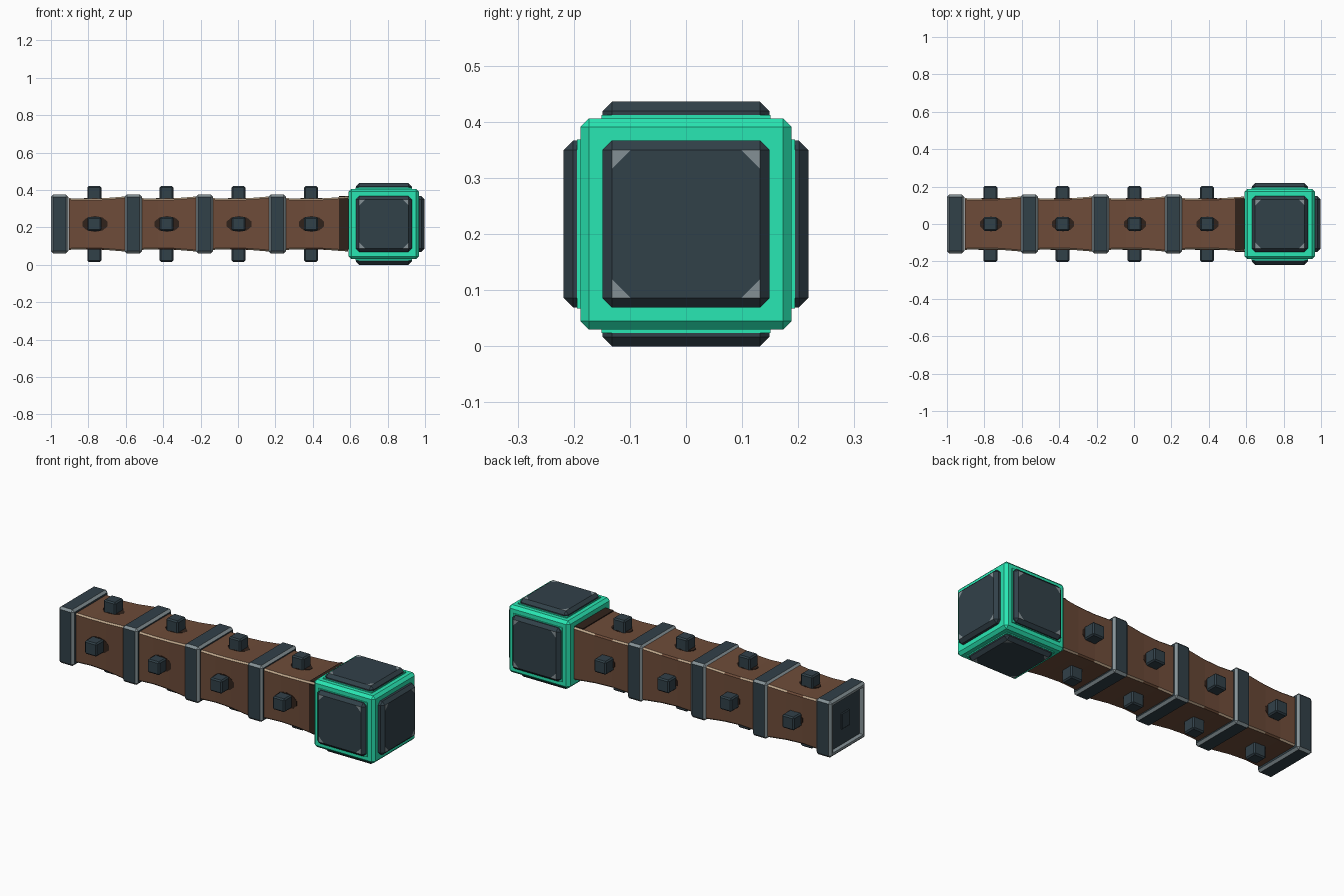
import bpy, bmesh, math
from mathutils import Matrix, Vector

if "Cube" in bpy.data.objects:
    bpy.data.objects.remove(bpy.data.objects["Cube"])

CZ = 0.218          # height of the long axis


def mat(name, rgb):
    m = bpy.data.materials.new(name)
    m.diffuse_color = (*rgb, 1)
    m.use_nodes = True
    m.node_tree.nodes["Principled BSDF"].inputs["Base Color"].default_value = m.diffuse_color
    return m


GREEN = mat("teal green", (0.022, 0.81, 0.46))
IRON = mat("dark iron", (0.031, 0.052, 0.066))
WORN = mat("worn iron edge", (0.23, 0.28, 0.30))
WOOD = mat("brown wood", (0.155, 0.072, 0.041))
SOOT = mat("dark brown wood", (0.030, 0.016, 0.011))
TAN = mat("pale worn wood", (0.50, 0.37, 0.25))

# Rotations that carry local +z to top, front, bottom and back
SIDES = [Matrix.Rotation(math.radians(a), 4, 'X') for a in (0, 90, 180, 270)]


def finish(name, bm, mats):
    bmesh.ops.recalc_face_normals(bm, faces=bm.faces)
    me = bpy.data.meshes.new(name)
    bm.to_mesh(me)
    bm.free()
    for m in mats:
        me.materials.append(m)
    ob = bpy.data.objects.new(name, me)
    bpy.context.collection.objects.link(ob)
    return ob


def box(name, size, place, mats, bevel=0.0, edge_mat=0):
    bm = bmesh.new()
    bmesh.ops.create_cube(bm, size=1.0, matrix=place @ Matrix.Diagonal((*size, 1)))
    if bevel:
        r = bmesh.ops.bevel(bm, geom=bm.edges[:], offset=bevel, segments=1,
                            affect='EDGES', profile=0.5)
        for f in r['faces']:
            f.material_index = edge_mat
    return finish(name, bm, mats)


def at(x, y=0, z=CZ):
    return Matrix.Translation((x, y, z))


# Wooden handle: chamfered square section that flares towards each band
def ring(bm, x, h, c=0.008):
    pts = [(h, h - c), (h - c, h), (c - h, h), (-h, h - c),
           (-h, c - h), (c - h, -h), (h - c, -h), (h, c - h)]
    return [bm.verts.new((x, y, CZ + z)) for y, z in pts]


bm = bmesh.new()
rings = []
for start, end in ((-0.95, -0.56), (-0.56, -0.18), (-0.18, 0.21), (0.21, 0.64)):
    for t, h in ((0.12, 0.138), (0.35, 0.135), (0.6, 0.138), (0.88, 0.147)):
        x = start + (end - start) * t
        rings.append((x, ring(bm, x, h)))
for k, ((xa, a), (xb, b)) in enumerate(zip(rings, rings[1:])):
    for i in range(8):
        f = bm.faces.new((a[i], a[(i + 1) % 8], b[(i + 1) % 8], b[i]))
        # the upper front edge is worn throughout, the others only in places
        f.material_index = 1 if i == 2 or (i % 2 == 0 and k % 4 != 1) else 0
bm.faces.new(rings[0][1])
bm.faces.new(rings[-1][1])
finish("handle", bm, [WOOD, TAN])

# Darkened wood beside the head, on the top and front
for j in (0, 1):
    box(f"handle_stain_{j + 1}", (0.06, 0.27, 0.008),
        at(0.57) @ SIDES[j] @ Matrix.Translation((0, 0, 0.1445)), [SOOT])

# Iron bands around the handle
for i, x in enumerate((-0.56, -0.18, 0.21)):
    box(f"band_{i + 1}", (0.093, 0.314, 0.314), at(x), [IRON, WORN], 0.012, 1)

# End cap with a worn rim around a recessed back face
cap = box("end_cap", (0.093, 0.314, 0.314), at(-0.9535), [IRON, WORN], 0.012, 1)
bm = bmesh.new()
bm.from_mesh(cap.data)
back = min(bm.faces, key=lambda f: f.calc_center_median().x)
bmesh.ops.inset_individual(bm, faces=[back], thickness=0.018)
bmesh.ops.inset_individual(bm, faces=[back], thickness=0.004, depth=-0.02)
for f in bm.faces:
    if f is not back and f.calc_center_median().x < -0.985:
        f.material_index = 1
back.material_index = 0
bm.to_mesh(cap.data)
bm.free()
box("end_cap_boss", (0.02, 0.07, 0.09), at(-0.976), [IRON], 0.004)

# Studs on all four sides, with stained wood around all but the lower ones
STAIN = {0: (0.062, 0.04), 1: (0.07, 0.043), 3: (0.052, 0.038)}
for i, x in enumerate((-0.768, -0.382, 0.003, 0.39)):
    for j, rot in enumerate(SIDES):
        place = at(x) @ rot
        box(f"stud_{i + 1}_{j + 1}", (0.074, 0.074, 0.09),
            place @ Matrix.Translation((0, 0, 0.157)), [IRON], 0.007)
        if j not in STAIN:
            continue
        bm = bmesh.new()
        bmesh.ops.create_cone(bm, cap_ends=True, segments=10, radius1=1, radius2=1, depth=1,
                              matrix=place @ Matrix.Translation((0.003, 0, 0.1355))
                              @ Matrix.Diagonal((*STAIN[j], 0.008, 1)))
        finish(f"stud_stain_{i + 1}_{j + 1}", bm, [SOOT])

# Head block
HX = 0.78
box("head_block", (0.376, 0.376, 0.376), at(HX), [GREEN], 0.015)


# Plates on the five free faces, with worn corners on the outer face
def plate(name, place):
    ob = box(name, (0.298, 0.298, 0.06),
             place @ Matrix.Translation((0, 0, 0.188)), [IRON, WORN], 0.017)
    inv = place.inverted()
    bm = bmesh.new()
    bm.from_mesh(ob.data)
    for sx in (-1, 1):
        for sy in (-1, 1):
            n = Vector((sx, sy, 0)).normalized()
            top = [f for f in bm.faces if (inv @ f.calc_center_median()).z > 0.2175]
            geom = top + list({e for f in top for e in f.edges}) + list({v for f in top for v in f.verts})
            bmesh.ops.bisect_plane(bm, geom=geom, plane_co=place @ (n * 0.163),
                                   plane_no=place.to_3x3() @ n)
    for f in bm.faces:
        c = inv @ f.calc_center_median()
        if c.z > 0.2175 and abs(c.x) + abs(c.y) > 0.2:
            f.material_index = 1
    bm.to_mesh(ob.data)
    bm.free()


for j, rot in enumerate(SIDES):
    plate(f"head_plate_{j + 1}", at(HX) @ rot)
plate("head_plate_end", at(HX) @ Matrix.Rotation(math.radians(90), 4, 'Y'))
# Green seats under the plates
for j, rot in enumerate(SIDES):
    box(f"plate_seat_{j + 1}", (0.302, 0.302, 0.02),
        at(HX) @ rot @ Matrix.Translation((0, 0, 0.184)), [GREEN])
